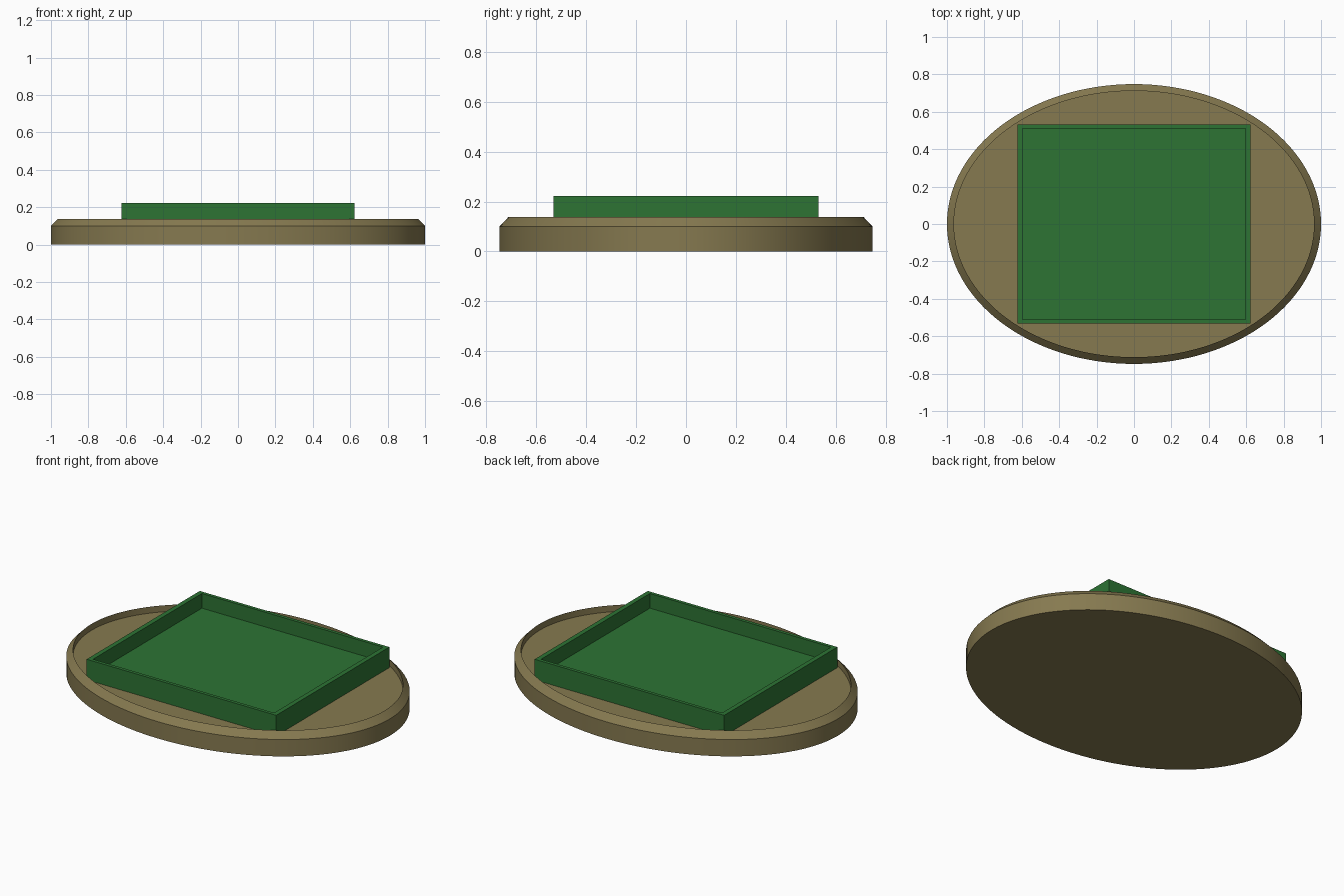
import bpy, bmesh
from math import sin, cos, tau

if "Cube" in bpy.data.objects:
    bpy.data.objects.remove(bpy.data.objects["Cube"])


def material(name, color):
    m = bpy.data.materials.new(name)
    m.diffuse_color = color
    m.use_nodes = True
    m.node_tree.nodes["Principled BSDF"].inputs["Base Color"].default_value = m.diffuse_color
    return m


def stack_rings(name, rings, mat):
    """Skin a list of equal-length point loops and cap both ends."""
    bm = bmesh.new()
    loops = [[bm.verts.new(p) for p in ring] for ring in rings]
    n = len(loops[0])
    for a, b in zip(loops, loops[1:]):
        for i in range(n):
            j = (i + 1) % n
            bm.faces.new((a[i], a[j], b[j], b[i]))
    bm.faces.new(loops[0][::-1])
    bm.faces.new(loops[-1])
    bmesh.ops.recalc_face_normals(bm, faces=bm.faces)
    mesh = bpy.data.meshes.new(name)
    bm.to_mesh(mesh)
    bm.free()
    mesh.materials.append(mat)
    ob = bpy.data.objects.new(name, mesh)
    bpy.context.collection.objects.link(ob)
    return ob


def ellipse(rx, ry, z, n=128):
    return [(rx * cos(tau * i / n), ry * sin(tau * i / n), z) for i in range(n)]


def rectangle(hx, hy, z):
    return [(-hx, -hy, z), (hx, -hy, z), (hx, hy, z), (-hx, hy, z)]


tan = material("tan", (0.238, 0.193, 0.08, 1))
green = material("green", (0.026, 0.173, 0.034, 1))

# Oval base: straight side, chamfered lip, shallow recess
base = stack_rings("oval_base", [
    ellipse(1, 0.748, 0), ellipse(1, 0.748, 0.1),
    ellipse(0.963, 0.712, 0.138), ellipse(0.963, 0.712, 0.1)], tan)
bpy.context.view_layer.objects.active = base
base.select_set(True)
bpy.ops.object.shade_smooth_by_angle(angle=0.5)

# Rectangular tray with thin raised walls
stack_rings("square_tray", [
    rectangle(0.623, 0.531, 0.1), rectangle(0.623, 0.531, 0.222),
    rectangle(0.595, 0.511, 0.222), rectangle(0.595, 0.511, 0.135)], green)
